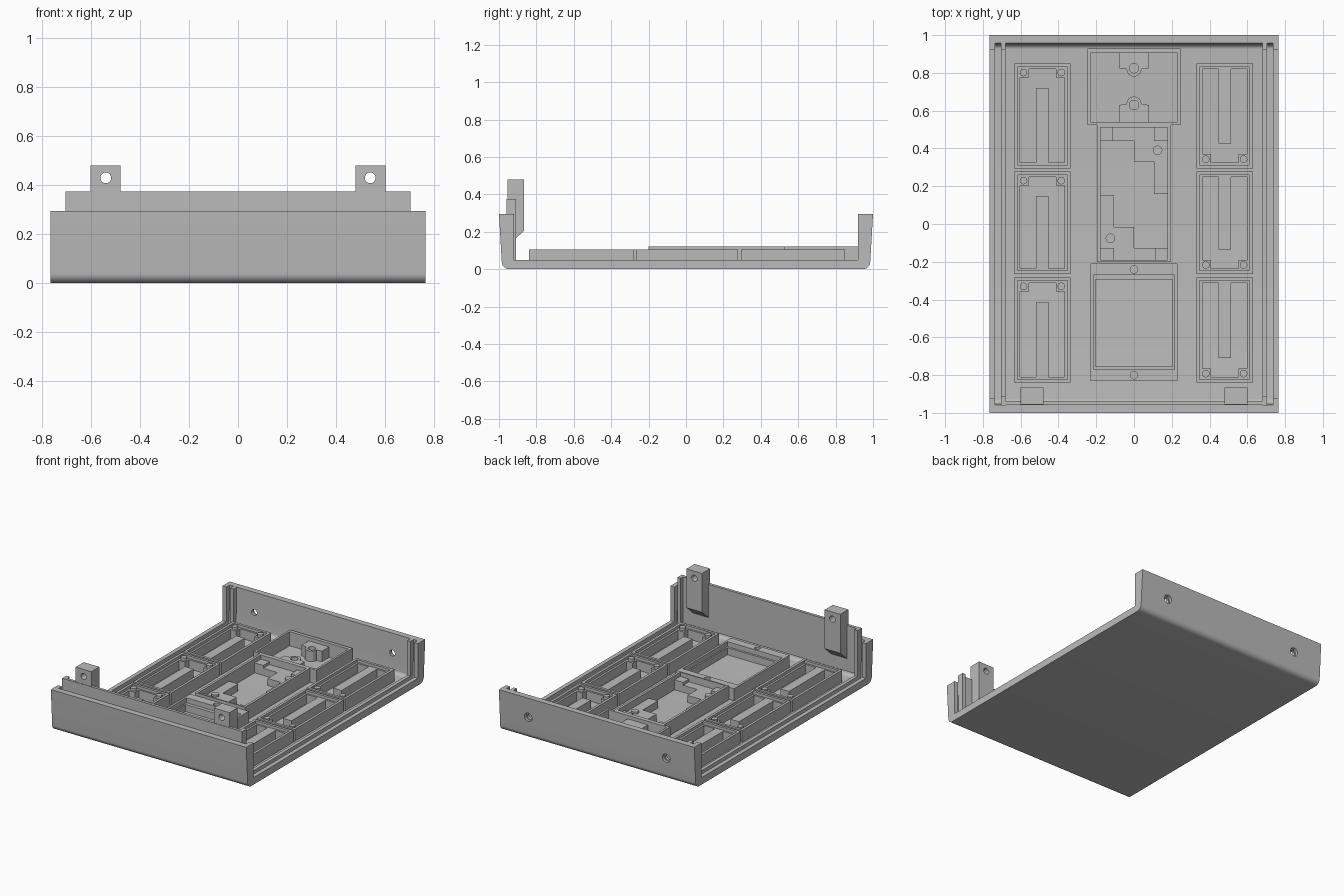
import bpy, bmesh
from math import cos, sin, pi, radians

if "Cube" in bpy.data.objects:
    bpy.data.objects.remove(bpy.data.objects["Cube"])

grey = bpy.data.materials.new("plain grey")
grey.use_nodes = True
grey.diffuse_color = (0.5, 0.5, 0.5, 1)
grey.node_tree.nodes["Principled BSDF"].inputs["Base Color"].default_value = (0.5, 0.5, 0.5, 1)

FLOOR = 0.02
SINK = FLOOR - 0.005      # parts are bedded slightly into the floor


def add(name, bm):
    bmesh.ops.recalc_face_normals(bm, faces=bm.faces)
    mesh = bpy.data.meshes.new(name)
    bm.to_mesh(mesh)
    bm.free()
    mesh.materials.append(grey)
    ob = bpy.data.objects.new(name, mesh)
    bpy.context.collection.objects.link(ob)
    return ob


def extrude(name, pts, a, b, axis="z"):
    """Extrude an outline: (x, y) along z, (y, z) along x, or (x, z) along y."""
    place = {"z": lambda p, h: (p[0], p[1], h),
             "x": lambda p, h: (h, p[0], p[1]),
             "y": lambda p, h: (p[0], h, p[1])}[axis]
    bm = bmesh.new()
    lo = [bm.verts.new(place(p, a)) for p in pts]
    hi = [bm.verts.new(place(p, b)) for p in pts]
    bm.faces.new(lo)
    bm.faces.new(hi)
    for i in range(len(pts)):
        j = (i + 1) % len(pts)
        bm.faces.new((lo[i], lo[j], hi[j], hi[i]))
    return add(name, bm)


def rect(x0, x1, y0, y1):
    return [(x0, y0), (x1, y0), (x1, y1), (x0, y1)]


def arc(cx, cy, r, start, end, n=8):
    angles = [radians(start + (end - start) * i / n) for i in range(n + 1)]
    return [(cx + r * cos(t), cy + r * sin(t)) for t in angles]


def circle(cx, cy, r):
    return arc(cx, cy, r, 0, 360, 24)[:-1]


def frame(name, outer, inner, top):
    """Rectangular wall ring standing on the floor."""
    bm = bmesh.new()
    rings = [[bm.verts.new((x, y, z)) for x, y in rect(*r)]
             for r, z in ((outer, SINK), (outer, top), (inner, top), (inner, SINK))]
    for k in range(4):
        p, q = rings[k], rings[(k + 1) % 4]
        for i in range(4):
            j = (i + 1) % 4
            bm.faces.new((p[i], p[j], q[j], q[i]))
    return add(name, bm)


def cut(ob, pts, a, b, axis="z"):
    cutter = extrude(ob.name + "_cutter", pts, a, b, axis)
    cutter.hide_render = True
    cutter.hide_viewport = True
    mod = ob.modifiers.new("hole", "BOOLEAN")
    mod.operation, mod.solver, mod.object = "DIFFERENCE", "EXACT", cutter


# Shell: a U section with rounded lower edges
RIM = 0.295
shell_profile = ([(-1, RIM)] + arc(-0.945, 0.04, 0.04, 180, 270)
                 + arc(0.945, 0.04, 0.04, 270, 360) + [(1, RIM), (0.957, RIM)]
                 + arc(0.925, FLOOR + 0.025, 0.025, 0, -90)
                 + arc(-0.925, FLOOR + 0.025, 0.025, 270, 180) + [(-0.957, RIM)])
shell = extrude("shell", shell_profile, -0.765, 0.765, "x")
for s in (-1, 1):
    cut(shell, circle(s * 0.54, 0.155, 0.021), 0.9, 1.1, "y")
    cut(shell, circle(s * 0.54, 0.155, 0.03), 0.972, 1.1, "y")
bpy.context.view_layer.objects.active = shell
shell.select_set(True)
bpy.ops.object.shade_smooth_by_angle(angle=radians(30))
shell.select_set(False)

# Panel slots: two ribs per side that follow the U section
def rib(name, x0, x1, front, front_top):
    pts = [(-0.96, front_top), (-0.96, 0.03), (-0.94, 0.012), (0.94, 0.012), (0.96, 0.03),
           (0.96, RIM), (0.92, RIM), (0.92, 0.05), (front, 0.05), (front, front_top)]
    extrude(name, pts, x0, x1, "x")


for s, side in ((1, "left"), (-1, "right")):
    rib(side + "_outer_rib", s * 0.735, s * 0.765, -0.92, RIM)
    rib(side + "_inner_rib", s * 0.68, s * 0.705, -0.91, 0.375)
    # Screw tab with sloped foot
    tab = extrude(side + "_screw_tab", [(-0.955, 0.48), (-0.955, 0.125), (-0.865, 0.205), (-0.865, 0.48)],
                  s * 0.48, s * 0.602, "x")
    cut(tab, circle(s * 0.54, 0.43, 0.022), -1.1, -0.8, "y")

# Thin lip above the front wall
extrude("front_lip", rect(-0.68, 0.68, -0.958, -0.938), 0.05, 0.375)


# Side trays: wall, inner ledge, centre rib, corner pads with pegs
def tray(name, cx, y0, y1, flip):
    frame(name + "_wall", (cx - 0.15, cx + 0.15, y0, y1),
          (cx - 0.132, cx + 0.132, y0 + 0.018, y1 - 0.018), 0.105)
    frame(name + "_ledge", (cx - 0.133, cx + 0.133, y0 + 0.017, y1 - 0.017),
          (cx - 0.118, cx + 0.118, y0 + 0.03, y1 - 0.03), 0.085)
    peg_end, rib_end, d = (y0, y1, 1) if flip else (y1, y0, -1)
    extrude(name + "_rib", rect(cx - 0.033, cx + 0.033, *sorted((rib_end - d * 0.02, peg_end + d * 0.13))),
            SINK, 0.085)
    for s in (-1, 1):
        xs = sorted((cx + s * 0.132, cx + s * 0.072))
        ys = sorted((peg_end + d * 0.018, peg_end + d * 0.075))
        extrude(name + "_pad", rect(*xs, *ys), SINK, 0.085)
        extrude(name + "_peg", circle(cx + s * 0.1, peg_end + d * 0.048, 0.02), SINK, 0.104)


for i, (y0, y1) in enumerate(((0.295, 0.85), (-0.265, 0.278), (-0.84, -0.282))):
    tray(f"right_tray_{i + 1}", -0.485, y0, y1, False)
    tray(f"left_tray_{i + 1}", 0.48, y0, y1, True)

# Rear bay with two rounded screw pads
frame("rear_bay_wall", (-0.245, 0.245, 0.525, 0.93), (-0.23, 0.23, 0.54, 0.905), 0.12)
for d, edge, hole_y in ((-1, 0.91, 0.825), (1, 0.535, 0.63)):
    tip = [(x, hole_y + d * (0.005 + y)) for x, y in arc(0, 0, 0.04, 0, 180)]
    pad = extrude("rear_bay_pad", [(0.08, edge), (0.08, hole_y)] + tip + [(-0.08, hole_y), (-0.08, edge)],
                  SINK, 0.095)
    cut(pad, circle(0, hole_y, 0.025), 0.04, 0.2)

# Middle bay with stepped shelves, corner posts and pegs
frame("middle_bay_wall", (-0.195, 0.195, -0.2, 0.526), (-0.178, 0.178, -0.19, 0.51), 0.12)
step = [(-0.11, 0.515), (-0.11, 0.44), (0, 0.44), (0, 0.33), (0.107, 0.33),
        (0.107, 0.16), (0.18, 0.16), (0.18, 0.515)]
for s, side in ((1, "rear"), (-1, "front")):
    turn = lambda x, y: (s * x, 0.157 + s * (y - 0.157))
    extrude(side + "_shelf", [turn(*p) for p in step], SINK, 0.07)
    extrude(side + "_shelf_peg", circle(*turn(0.125, 0.39), 0.025), SINK, 0.085)
    for x0, x1 in ((0.107, 0.18), (-0.18, -0.11)):
        post = [turn(*p) for p in rect(x0, x1, 0.44, 0.512)]
        extrude(side + "_corner_post", post, SINK, 0.09)

# Front bay: thin sides, wide ends with screw holes, inner ledge
bay = frame("front_bay_wall", (-0.23, 0.23, -0.83, -0.208), (-0.215, 0.215, -0.77, -0.27), 0.105)
for y in (-0.24, -0.80):
    cut(bay, circle(0, y, 0.02), 0.04, 0.2)
frame("front_bay_ledge", (-0.216, 0.216, -0.771, -0.269), (-0.205, 0.205, -0.755, -0.295), 0.07)
